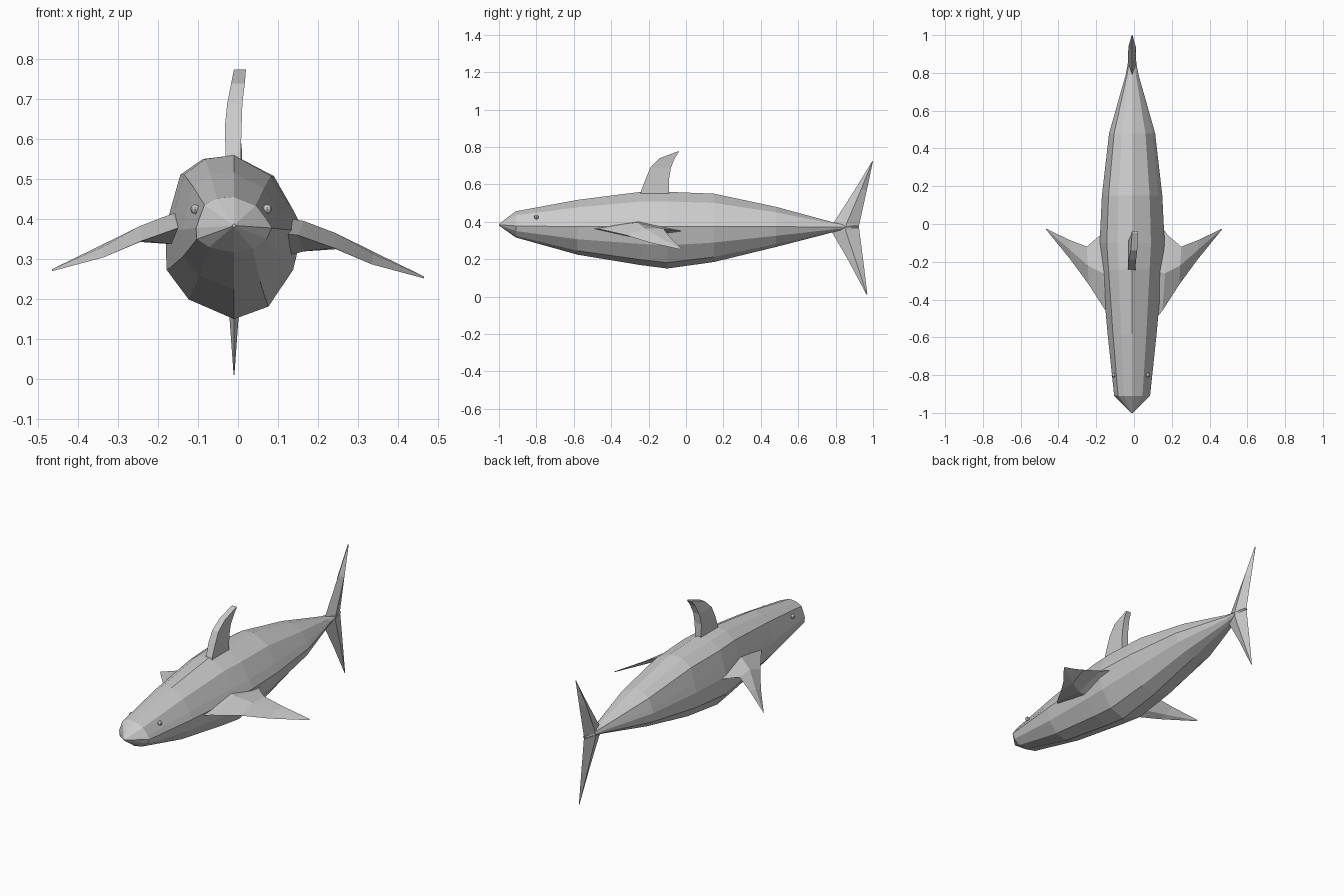
import bpy, bmesh
from mathutils import Vector

if "Cube" in bpy.data.objects:
    bpy.data.objects.remove(bpy.data.objects["Cube"])

CX = -0.01  # the body sits slightly left of centre


def loft(name, rings):
    """Skin a list of equal-length point rings and cap both ends."""
    bm = bmesh.new()
    loops = [[bm.verts.new(p) for p in ring] for ring in rings]
    n = len(loops[0])
    for a, b in zip(loops, loops[1:]):
        for i in range(n):
            j = (i + 1) % n
            bm.faces.new((a[i], a[j], b[j], b[i]))
    bm.faces.new(loops[0])
    bm.faces.new(loops[-1])
    bmesh.ops.remove_doubles(bm, verts=bm.verts, dist=0.0005)
    bmesh.ops.recalc_face_normals(bm, faces=bm.faces)
    mesh = bpy.data.meshes.new(name)
    bm.to_mesh(mesh)
    bm.free()
    obj = bpy.data.objects.new(name, mesh)
    bpy.context.collection.objects.link(obj)
    return obj


def blade(lead, trail, normal, thick):
    """Diamond section between a leading and a trailing point."""
    lead, trail = Vector(lead), Vector(trail)
    mid = lead.lerp(trail, 0.5)
    off = Vector(normal) * thick
    return [lead, mid + off, trail, mid - off]


# Body: faceted section, swept along y (y, half width, top, middle, bottom)
section = [(0, 1), (.58, .72), (.87, .25), (1, 0), (.86, -.45), (.5, -.86),
           (0, -1), (-.66, -.78), (-.98, -.45), (-1, 0), (-.93, .25),
           (-.78, .74), (-.45, .95)]
stations = [(-1.0, .004, .388, .384, .380),
            (-.91, .095, .456, .378, .316),
            (-.58, .130, .517, .374, .224),
            (-.24, .160, .560, .374, .168),
            (-.10, .172, .560, .374, .150),
            (.15, .160, .550, .374, .185),
            (.48, .122, .480, .374, .265),
            (.79, .034, .396, .372, .345),
            (.92, .010, .380, .374, .368)]
loft("body", [[(CX + x * w, y, m + z * ((t - m) if z > 0 else (m - b)))
               for x, z in section] for y, w, t, m, b in stations])

# Dorsal fin: thick slab curving backwards (z, front y, back y, centre x, half thickness)
dorsal = [(.52, -.25, -.09, -.012, .019), (.565, -.24, -.09, -.012, .019),
          (.63, -.215, -.09, -.012, .021), (.69, -.19, -.08, -.008, .019),
          (.74, -.14, -.06, 0, .017), (.775, -.047, -.037, .005, .015)]
loft("dorsal_fin", [[(x - h, f, z), (x + h, f, z), (x + h, b, z), (x - h, b, z)]
                    for z, f, b, x, h in dorsal])

# Pectoral fins: swept blades drooping to the tips
# (lead x, y, z, trail x, y, z, thickness)
pectoral = [(.10, -.52, .365, .12, .02, .345, .050),
            (.15, -.46, .360, .18, -.06, .355, .038),
            (.24, -.32, .328, .25, -.12, .362, .020),
            (.335, -.19, .287, .34, -.085, .318, .010),
            (.465, -.03, .252, .465, -.025, .257, .001)]
for side, label in ((1, "right"), (-1, "left")):
    lift = 0 if side > 0 else .018
    loft("pectoral_fin_" + label,
         [blade((side * a, b, c + lift), (side * d, e, f + lift), (0, 0, 1), t)
          for a, b, c, d, e, f, t in pectoral])

# Tail fin: tall upper lobe and shorter lower lobe
# (lead y, z, trail y, z, half thickness)
tail = [(.965, .01, .970, .01, .001), (.87, .19, .948, .19, .014),
        (.78, .345, .926, .36, .022), (.79, .395, .926, .385, .022),
        (.905, .575, .967, .57, .020), (.995, .723, 1.0, .725, .003)]
loft("tail_fin", [blade((CX, a, b), (CX, c, d), (1, 0, 0), t)
                  for a, b, c, d, t in tail])

# Eyes: small low-poly beads
for x, label in ((.073, "right"), (-.107, "left")):
    bpy.ops.mesh.primitive_uv_sphere_add(segments=8, ring_count=6, radius=.012,
                                         location=(x, -.80, .425))
    bpy.context.object.name = "eye_" + label
